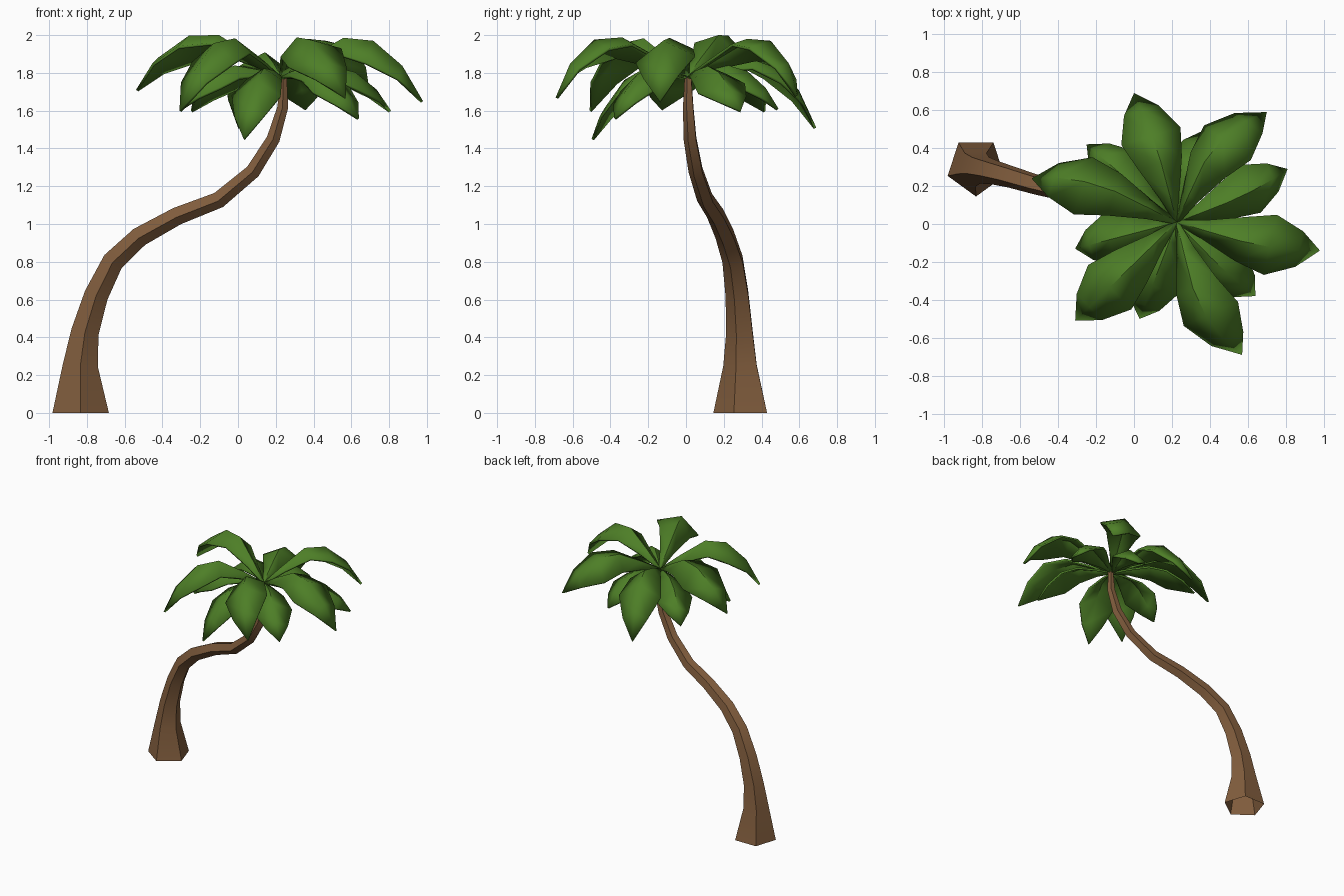
import bpy, bmesh, math
from mathutils import Vector, Matrix

cube = bpy.data.objects.get("Cube")
if cube:
    bpy.data.objects.remove(cube, do_unlink=True)


def material(name, colour):
    mat = bpy.data.materials.new(name)
    mat.use_nodes = True
    mat.diffuse_color = (*colour, 1)
    bsdf = mat.node_tree.nodes["Principled BSDF"]
    bsdf.inputs["Base Color"].default_value = (*colour, 1)
    bsdf.inputs["Roughness"].default_value = 0.9
    return mat


bark = material("bark brown", (0.225, 0.112, 0.048))
green = material("leaf green", (0.075, 0.21, 0.02))


def finish(bm, name, mat, angle, thickness=0):
    mesh = bpy.data.meshes.new(name)
    bm.to_mesh(mesh)
    bm.free()
    obj = bpy.data.objects.new(name, mesh)
    bpy.context.collection.objects.link(obj)
    mesh.materials.append(mat)
    if thickness:
        solid = obj.modifiers.new("thickness", "SOLIDIFY")
        solid.thickness = thickness
        solid.offset = -1
    bpy.ops.object.select_all(action="DESELECT")
    obj.select_set(True)
    bpy.context.view_layer.objects.active = obj
    bpy.ops.object.shade_smooth_by_angle(angle=math.radians(angle))
    return obj


# Trunk: five-sided loft along a bent path, open at the foot; x, y, z, radius
PATH = [(-0.833, 0.302, 0, 0.157), (-0.835, 0.295, 0.25, 0.098),
        (-0.81, 0.29, 0.43, 0.077), (-0.75, 0.276, 0.625, 0.067),
        (-0.66, 0.252, 0.805, 0.06), (-0.52, 0.21, 0.935, 0.055),
        (-0.32, 0.16, 1.045, 0.05), (-0.10, 0.104, 1.13, 0.046),
        (0.08, 0.054, 1.28, 0.041), (0.187, 0.024, 1.45, 0.037),
        (0.238, 0.014, 1.62, 0.03), (0.24, 0.012, 1.775, 0.02)]


def build_trunk(sides=5):
    bm = bmesh.new()
    points = [Vector(p[:3]) for p in PATH]
    side = Vector((0, -1, 0))
    rings = []
    for i, p in enumerate(points):
        if i == 0:
            along = Vector((0, 0, 1))
        else:
            along = (points[min(i + 1, len(points) - 1)] - points[i - 1]).normalized()
        side = (side - along * side.dot(along)).normalized()
        other = along.cross(side)
        ring = []
        for k in range(sides):
            a = math.tau * k / sides
            ring.append(bm.verts.new(p + (side * math.cos(a) + other * math.sin(a)) * PATH[i][3]))
        rings.append(ring)
    for low, high in zip(rings, rings[1:]):
        for k in range(sides):
            n = (k + 1) % sides
            bm.faces.new((low[k], low[n], high[n], high[k]))
    bm.faces.new(rings[-1])
    return finish(bm, "trunk", bark, 40)


# Leaf: folded blade, each station is fraction of reach, half width, arch
CROWN = Vector((0.225, 0.01, 1.785))
STATIONS = [(0, 0.012, 0), (0.2, 0.062, 0.45), (0.45, 0.14, 1),
            (0.66, 0.19, 1.05), (0.86, 0.112, 0.65)]
FOLD = 0.6


def build_leaf(name, tip, rise, width, roll):
    bm = bmesh.new()
    reach = Vector(tip) - CROWN
    flat = Vector((reach.x, reach.y, 0))
    left = Vector((-flat.y, flat.x, 0)).normalized()
    # The whole arched blade turns about the line from crown to tip
    turn = Matrix.Rotation(math.radians(roll), 3, reach)
    rows = []
    for t, half, arch in STATIONS:
        rib = flat * t + Vector((0, 0, rise * arch + reach.z * t ** 3))
        row = []
        for s in (-1, 0, 1):
            slope = (left * s - Vector((0, 0, FOLD * abs(s)))) * half * width * 0.86
            row.append(bm.verts.new(CROWN + turn @ (rib + slope)))
        rows.append(row)
    end = bm.verts.new(tip)
    for a, b in zip(rows, rows[1:]):
        for k in (0, 1):
            bm.faces.new((a[k], b[k], b[k + 1], a[k + 1]))
    for k in (0, 1):
        bm.faces.new((rows[-1][k], end, rows[-1][k + 1]))
    return finish(bm, name, green, 50, 0.015)


build_trunk()

# Tip position, rise of the arch, roll in degrees (positive lifts the left half)
UPPER = [((0.98, -0.14, 1.65), 0.215, 7), ((0.70, 0.59, 1.68), 0.22, -20),
         ((0.0, 0.69, 1.51), 0.15, 5), ((-0.54, 0.24, 1.71), 0.23, 14),
         ((-0.31, -0.51, 1.60), 0.215, 0), ((0.57, -0.69, 1.67), 0.225, 17)]
LOWER = [((0.81, 0.29, 1.60), 0.07, 10), ((0.36, 0.49, 1.61), 0.07, 0),
         ((-0.25, 0.42, 1.60), 0.07, 0), ((-0.31, -0.13, 1.61), 0.07, 0),
         ((0.03, -0.50, 1.45), 0.07, 0), ((0.64, -0.38, 1.56), 0.07, 5)]
for label, width, leaves in (("upper", 1, UPPER), ("lower", 0.85, LOWER)):
    for i, (tip, rise, roll) in enumerate(leaves):
        build_leaf(f"{label}_leaf_{i + 1}", tip, rise, width, roll)
